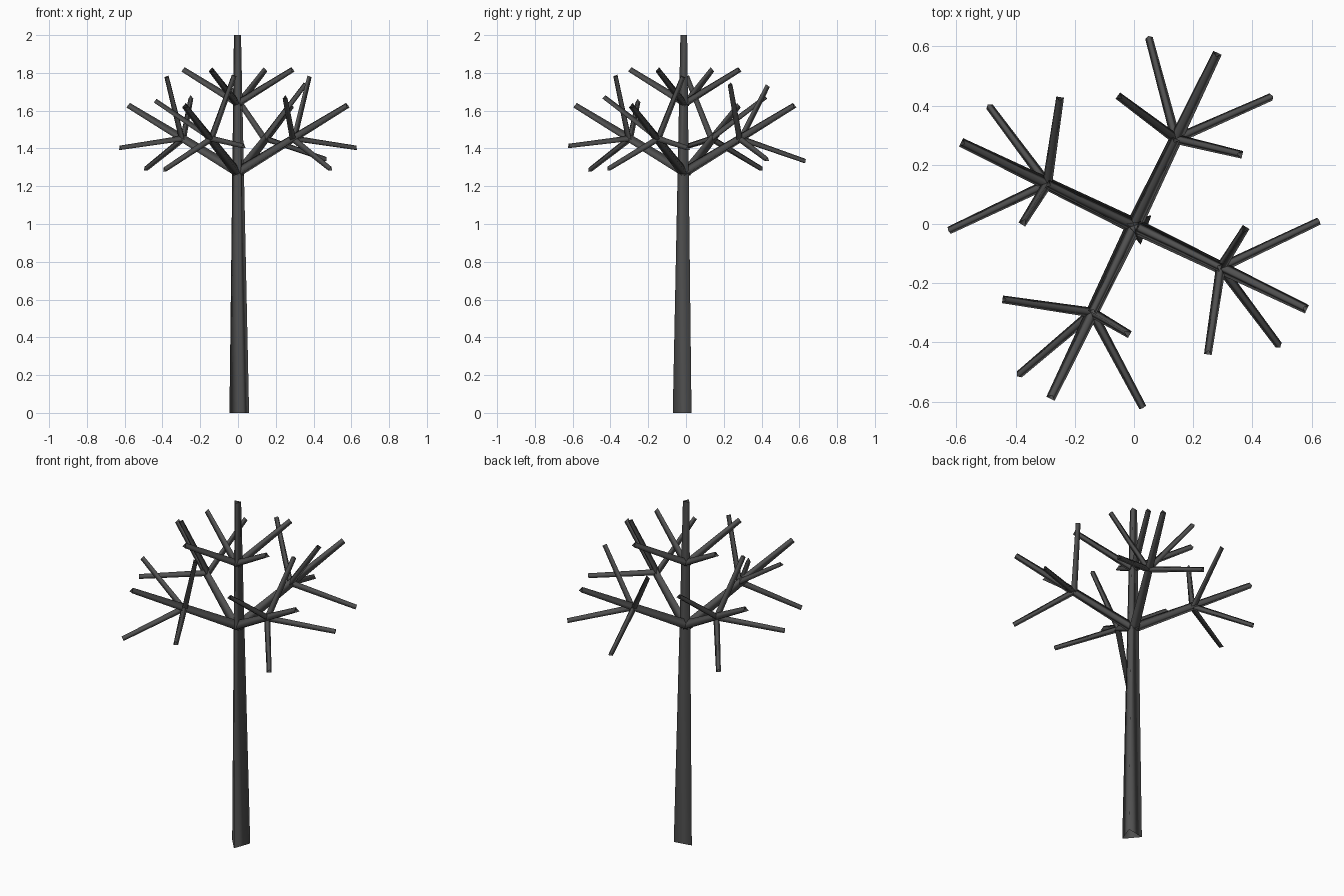
import bpy, math
from mathutils import Vector, Matrix

if "Cube" in bpy.data.objects:
    bpy.data.objects.remove(bpy.data.objects["Cube"])

bark = bpy.data.materials.new("dark grey bark")
bark.diffuse_color = (0.08, 0.08, 0.08, 1)
bark.use_nodes = True
bark.node_tree.nodes["Principled BSDF"].inputs["Base Color"].default_value = bark.diffuse_color
CENTRE = Vector((0, -0.006, 0))


def limb(name, a, b, ra, rb, turn=0.0):
    """Tapered, open three-sided tube from a to b with one ridge facing up."""
    a, b = Vector(a), Vector(b)
    d = (b - a).normalized()
    if abs(d.z) > 0.95:                      # trunk: angles measured from +x
        u, v = Vector((1, 0, 0)), Vector((0, 1, 0))
    else:
        v = Vector((0, 0, 1)).cross(d).normalized()
        u = d.cross(v)
        u, v = (u, v) if u.cross(v).dot(d) > 0 else (u, -v)
        if u.z < 0:
            u, v = -u, -v
    verts = []
    for p, r in ((a, ra), (b, rb)):
        for i in range(3):
            t = math.radians(turn + 120 * i)
            verts.append(p + r * (math.cos(t) * u + math.sin(t) * v))
    faces = [(0, 1, 4, 3), (1, 2, 5, 4), (2, 0, 3, 5)]
    me = bpy.data.meshes.new(name)
    me.from_pydata(verts, [], faces)
    me.materials.append(bark)
    me.shade_smooth()
    ob = bpy.data.objects.new(name, me)
    bpy.context.collection.objects.link(ob)
    return ob


# trunk
limb("trunk", (0.012, -0.01, 0), (-0.001, -0.008, 2.0), 0.061, 0.022, 40)

# twig tips: a shared set turned around the trunk, and own sets for front and back
twigs = [(0.625, 0.016, 1.40), (0.375, -0.01, 1.78), (0.25, -0.43, 1.67), (0.49, -0.405, 1.29)]
own_twigs = {
    1: [(0.05, 0.63, 1.33), (-0.05, 0.43, 1.73), (0.465, 0.43, 1.34), (0.36, 0.235, 1.74)],
    3: [(0.03, -0.62, 1.41), (-0.02, -0.37, 1.785), (-0.44, -0.255, 1.65), (-0.39, -0.51, 1.285)],
}

for k in range(4):
    rot = Matrix.Rotation(math.radians(90 * k), 3, 'Z')
    low = Vector((0, 0, 1.27)) + CENTRE
    tip = rot @ Vector((0.58, -0.28, 1.625)) + CENTRE
    # lower branch
    limb(f"lower_branch_{k}", low, tip, 0.031, 0.018)
    # upper branch
    limb(f"upper_branch_{k}", Vector((0, 0, 1.635)) + CENTRE,
         rot @ Vector((0.29, -0.14, 1.815)) + CENTRE, 0.023, 0.017)
    # twigs leave from the middle of the lower branch
    mid = low.lerp(tip, 0.505)
    ends = own_twigs.get(k) or [rot @ Vector(t) + CENTRE for t in twigs]
    for i, e in enumerate(ends):
        limb(f"twig_{k}_{i}", mid, e, 0.019, 0.015)
